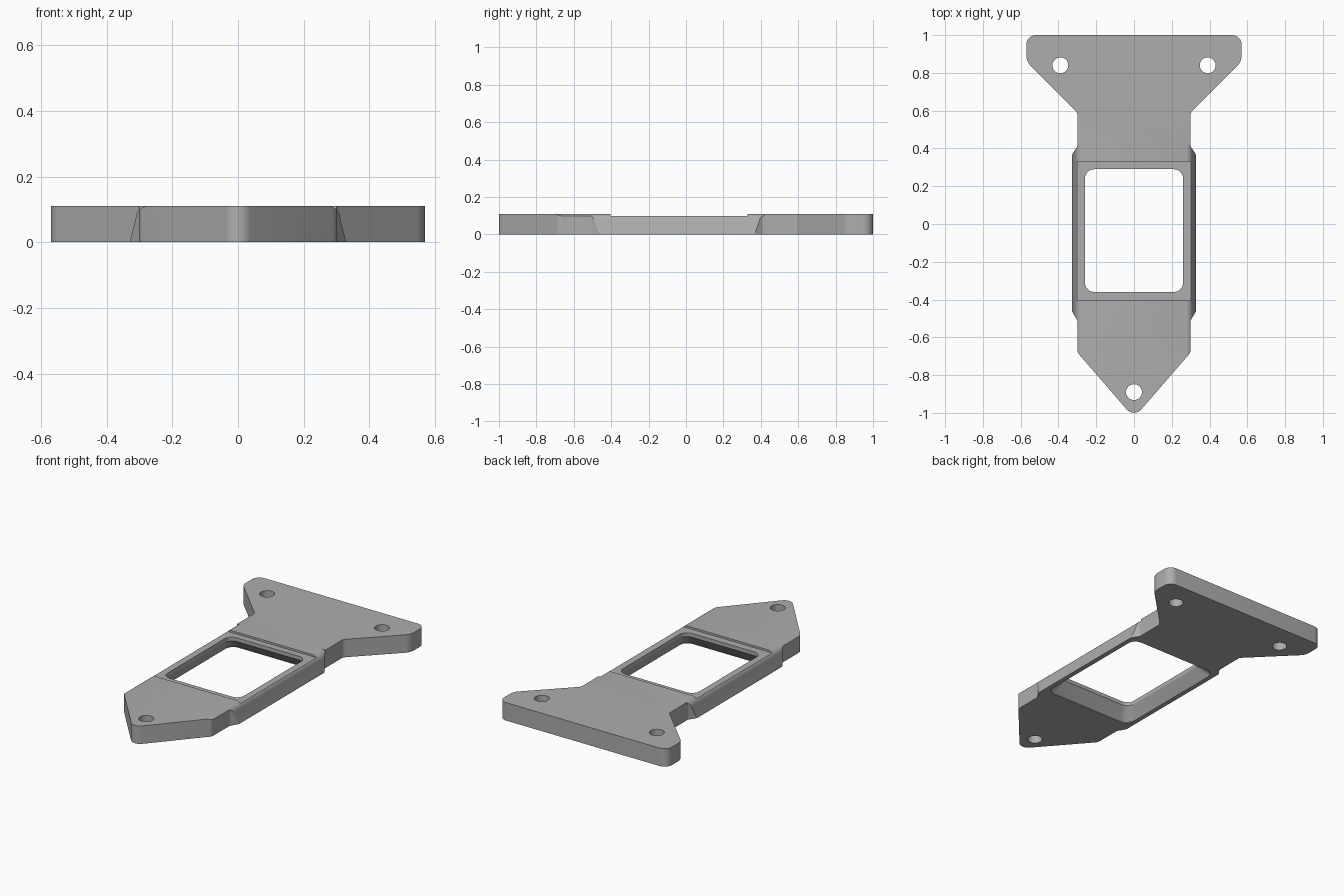
import bpy, bmesh, math
from mathutils import Vector

cube = bpy.data.objects.get("Cube")
if cube:
    bpy.data.objects.remove(cube, do_unlink=True)

HEIGHT = 0.11
grey = bpy.data.materials.new("satin grey")
grey.use_nodes = True
GREY = (0.42, 0.42, 0.42, 1)
grey.diffuse_color = GREY
grey.node_tree.nodes["Principled BSDF"].inputs["Base Color"].default_value = GREY


def rounded(corners, steps=8):
    """Fillet each (x, y, radius) corner of a closed outline."""
    out = []
    for i, (x, y, r) in enumerate(corners):
        p = Vector((x, y, 0))
        a = (Vector((*corners[i - 1][:2], 0)) - p).normalized()
        b = (Vector((*corners[(i + 1) % len(corners)][:2], 0)) - p).normalized()
        half = a.angle(b) / 2
        centre = p + (a + b).normalized() * r / math.sin(half)
        start = (p + a * r / math.tan(half) - centre).normalized()
        end = (p + b * r / math.tan(half) - centre).normalized()
        out += [centre + r * start.slerp(end, k / steps) for k in range(steps + 1)]
    return out


def loft(name, rings):
    """Capped solid through rings that share a vertex count."""
    bm = bmesh.new()
    loops = [[bm.verts.new(p) for p in ring] for ring in rings]
    for low, high in zip(loops, loops[1:]):
        for i in range(len(low)):
            j = (i + 1) % len(low)
            bm.faces.new((low[i], low[j], high[j], high[i]))
    bm.faces.new(loops[0])
    bm.faces.new(loops[-1])
    bmesh.ops.recalc_face_normals(bm, faces=bm.faces)
    mesh = bpy.data.meshes.new(name)
    bm.to_mesh(mesh)
    bm.free()
    mesh.materials.append(grey)
    obj = bpy.data.objects.new(name, mesh)
    bpy.context.collection.objects.link(obj)
    return obj


def at_height(points, z):
    return [Vector((p[0], p[1], z)) for p in points]


def cut(target, cutter):
    mod = target.modifiers.new("cut", "BOOLEAN")
    mod.operation, mod.solver, mod.object = "DIFFERENCE", "EXACT", cutter
    bpy.context.view_layer.objects.active = target
    bpy.ops.object.modifier_apply(modifier=mod.name)
    bpy.data.objects.remove(cutter, do_unlink=True)


# Plate outline: pointed front, slightly wider waist, broad back
right_half = [(0.30, -0.68, 0.04), (0.30, -0.51, 0.02), (0.33, -0.46, 0.03),
              (0.33, 0.365, 0.03), (0.30, 0.41, 0.02), (0.30, 0.59, 0.03),
              (0.57, 0.86, 0.08), (0.57, 1.0, 0.05)]
left_half = [(-x, y, r) for x, y, r in reversed(right_half)]
outline = rounded([(0, -1.026, 0.05)] + right_half + left_half)
plate = loft("mounting_plate", [at_height(outline, 0), at_height(outline, HEIGHT)])

# Sloped sides with rounded shoulders along the waist
for side in (1, -1):
    profile = [(0.332, -0.01), (0.312, 0.07)]
    for k in range(1, 9):
        t = math.radians(10 + 80 * k / 8)
        profile.append((0.272 + 0.04 * math.cos(t), 0.071 + 0.04 * math.sin(t)))
    profile += [(0.272, 0.15), (0.4, 0.15), (0.4, -0.01)]
    ends = [[Vector((side * x, y, z)) for x, z in profile] for y in (-0.73, 0.42)]
    cut(plate, loft("shoulder_cutter", ends))

# Shallow recess across the top
recess = [(-0.5, -0.405), (0.5, -0.405), (0.5, 0.33), (-0.5, 0.33)]
cut(plate, loft("recess_cutter", [at_height(recess, 0.098), at_height(recess, 0.2)]))


# Window: flared below, straight lip at the top
def window(half_width, front, back, r):
    return rounded([(-half_width, front, r), (half_width, front, r),
                    (half_width, back, r), (-half_width, back, r)])


wide, narrow = window(0.30, -0.42, 0.36, 0.05), window(0.26, -0.36, 0.29, 0.05)
cut(plate, loft("window_cutter", [at_height(wide, -0.01), at_height(wide, 0.005),
                                  at_height(narrow, 0.075), at_height(narrow, 0.2)]))

# Screw holes
for hx, hy in ((-0.39, 0.84), (0.39, 0.84), (0, -0.89)):
    ring = [(hx + 0.042 * math.cos(k * math.tau / 32),
             hy + 0.042 * math.sin(k * math.tau / 32)) for k in range(32)]
    cut(plate, loft("hole_cutter", [at_height(ring, -0.05), at_height(ring, 0.2)]))

bpy.ops.object.select_all(action="DESELECT")
plate.select_set(True)
bpy.context.view_layer.objects.active = plate
bpy.ops.object.shade_smooth_by_angle(angle=math.radians(25))
